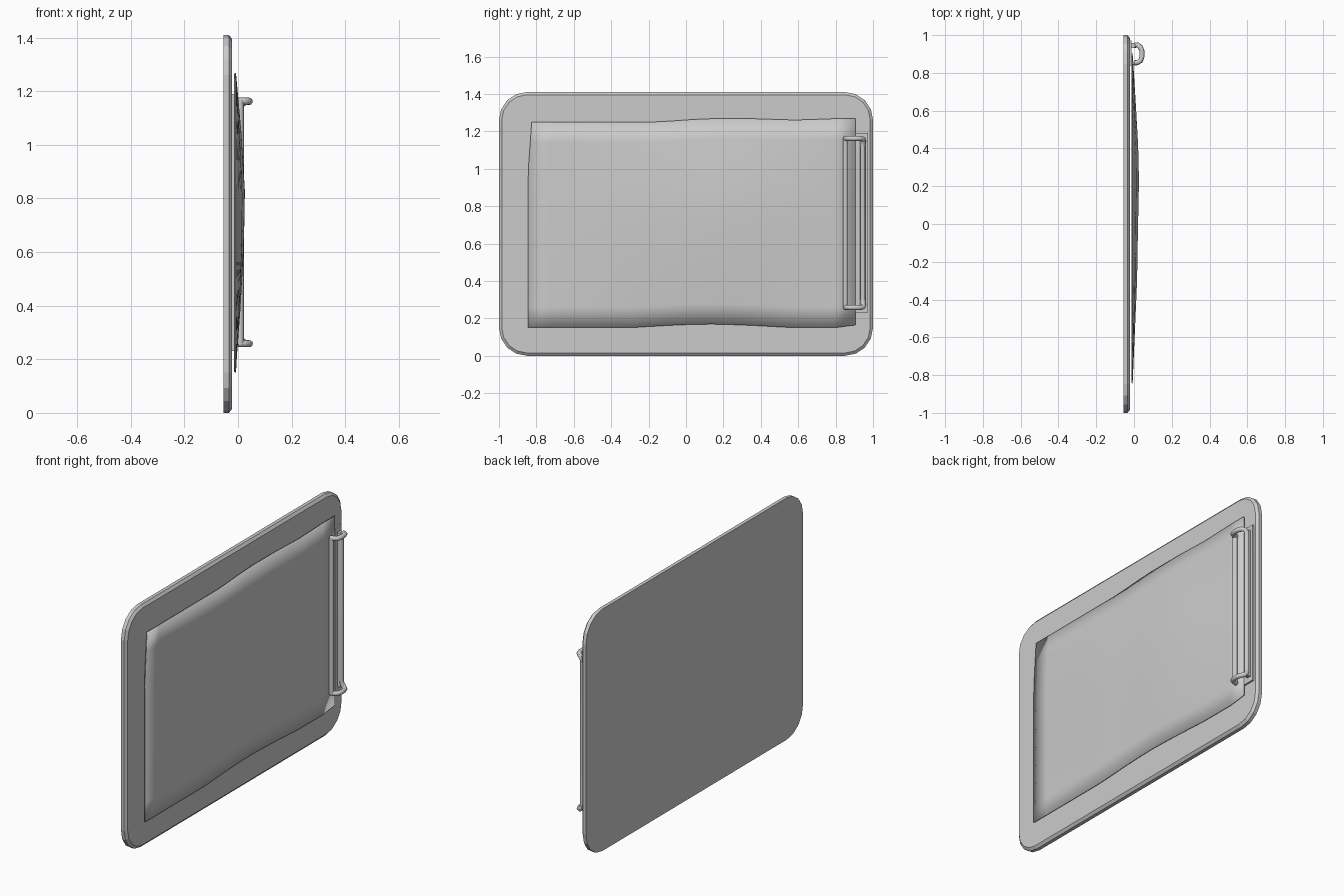
import bpy, bmesh, math
from mathutils import Vector

if "Cube" in bpy.data.objects:
    bpy.data.objects.remove(bpy.data.objects["Cube"])


def make_mesh(name, verts, faces, smooth=False):
    me = bpy.data.meshes.new(name)
    me.from_pydata(verts, [], faces)
    bm = bmesh.new()
    bm.from_mesh(me)
    bmesh.ops.recalc_face_normals(bm, faces=bm.faces)
    for f in bm.faces:
        f.smooth = smooth
    bm.to_mesh(me)
    bm.free()
    ob = bpy.data.objects.new(name, me)
    bpy.context.collection.objects.link(ob)
    return ob


def rounded_loop(x, hy, hz, r, seg=4):
    pts = []
    for k, (sy, sz) in enumerate([(1, 1), (-1, 1), (-1, -1), (1, -1)]):
        for i in range(seg + 1):
            a = math.pi / 2 * (k + i / seg)
            pts.append((x, sy * (hy - r) + r * math.cos(a),
                        0.705 + sz * (hz - r) + r * math.sin(a)))
    return pts


def interp(table, t):
    for (a, va), (b, vb) in zip(table, table[1:]):
        if t <= b:
            return va + (vb - va) * (t - a) / (b - a)
    return table[-1][1]


# board: rounded slab with a chamfered front rim
loops = [rounded_loop(-0.055, 1, 0.705, 0.15),
         rounded_loop(-0.034, 1, 0.705, 0.15),
         rounded_loop(-0.022, 0.985, 0.69, 0.135)]
n = len(loops[0])
faces = [tuple(range(n)), tuple(range(2 * n, 3 * n))]
for l in range(2):
    for i in range(n):
        j = (i + 1) % n
        faces.append((l * n + i, l * n + j, (l + 1) * n + j, (l + 1) * n + i))
make_mesh("board", sum(loops, []), faces)

# paper: a thin bulging top sheet over a flatter back sheet
BOTTOM = [(-0.85, .15), (-.3, .15), (-.1, .162), (.1, .17), (.3, .165), (.58, .15), (.82, .15), (.91, .165)]
TOP = [(-0.85, 1.25), (-.15, 1.25), (.1, 1.268), (.35, 1.268), (.6, 1.26), (.78, 1.268), (.91, 1.268)]
BULGE_Y = [(-0.85, 0), (-.3, .7), (.0, .85), (.2, 1), (.4, .9), (.75, .3), (.905, 0)]
BULGE_Z = [(0, 0), (.2, .5), (.42, .9), (.6, 1), (.8, .6), (1, 0)]


def paper(name, base, bulge, inset=0.0):
    ny, nz = 16, 10
    verts, faces = [], []
    for i in range(ny + 1):
        for j in range(nz + 1):
            v = j / nz
            left = -0.845 + 0.02 * max(0, (v - 0.75) / 0.25) + inset
            y = left + (0.905 - inset - left) * i / ny
            z0, z1 = interp(BOTTOM, y) + inset, interp(TOP, y) - inset
            x = base + bulge * interp(BULGE_Y, y) * interp(BULGE_Z, v)
            verts.append((x, y, z0 + (z1 - z0) * v))
    for i in range(ny):
        for j in range(nz):
            a = i * (nz + 1) + j
            faces.append((a, a + nz + 1, a + nz + 2, a + 1))
    ob = make_mesh(name, verts, faces, True)
    m = ob.modifiers.new("thickness", 'SOLIDIFY')
    m.thickness = 0.003
    m.offset = 0


paper("top_sheet", -0.009, 0.034)
paper("back_sheet", -0.013, 0.006, 0.003)


# clip plate lying on the board
def box(name, lo, hi):
    v = [(x, y, z) for x in (lo[0], hi[0]) for y in (lo[1], hi[1]) for z in (lo[2], hi[2])]
    f = [(0, 1, 3, 2), (4, 6, 7, 5), (0, 4, 5, 1), (2, 3, 7, 6), (0, 2, 6, 4), (1, 5, 7, 3)]
    return make_mesh(name, v, f)


box("clip_plate", (-0.023, 0.84, 0.23), (-0.012, 0.972, 1.19))


# tubes swept along a path
def tube(name, pts, r, sides=10):
    verts, faces = [], []
    pts = [Vector(p) for p in pts]
    last = None
    for k, p in enumerate(pts):
        t = (pts[min(k + 1, len(pts) - 1)] - pts[max(k - 1, 0)]).normalized()
        ref = last if last else (Vector((0, 0, 1)) if abs(t.z) < .9 else Vector((1, 0, 0)))
        u = (ref - t * ref.dot(t)).normalized()
        w = t.cross(u)
        last = u
        for i in range(sides):
            a = 2 * math.pi * i / sides
            verts.append(p + r * (u * math.cos(a) + w * math.sin(a)))
    for k in range(len(pts) - 1):
        for i in range(sides):
            j = (i + 1) % sides
            faces.append((k * sides + i, k * sides + j, (k + 1) * sides + j, (k + 1) * sides + i))
    faces += [tuple(range(sides)), tuple(range(len(verts) - sides, len(verts)))]
    ob = make_mesh(name, verts, faces, True)
    bpy.context.view_layer.objects.active = ob
    ob.select_set(True)
    bpy.ops.object.shade_smooth_by_angle(angle=math.radians(40))
    ob.select_set(False)


# wire handle: hinge bar with a hooked arm at each end
arm = [(0.005, 0.945, 1.12), (0.008, 0.948, 1.145), (0.020, 0.948, 1.158), (0.034, 0.936, 1.162),
       (0.042, 0.915, 1.162), (0.042, 0.885, 1.162), (0.034, 0.864, 1.162),
       (0.018, 0.855, 1.162), (0.000, 0.853, 1.162)]
mirrored = [(x, y, 1.42 - z) for x, y, z in arm]
tube("wire_handle", arm[::-1] + mirrored, 0.0135)

# pressing bar that clamps the paper, and the hinge rod behind it
tube("pressing_bar", [(0.008, 0.851, 0.255), (0.008, 0.851, 1.165)], 0.0135)
tube("hinge_rod", [(-0.006, 0.945, 0.26), (-0.006, 0.945, 1.16)], 0.0145)
